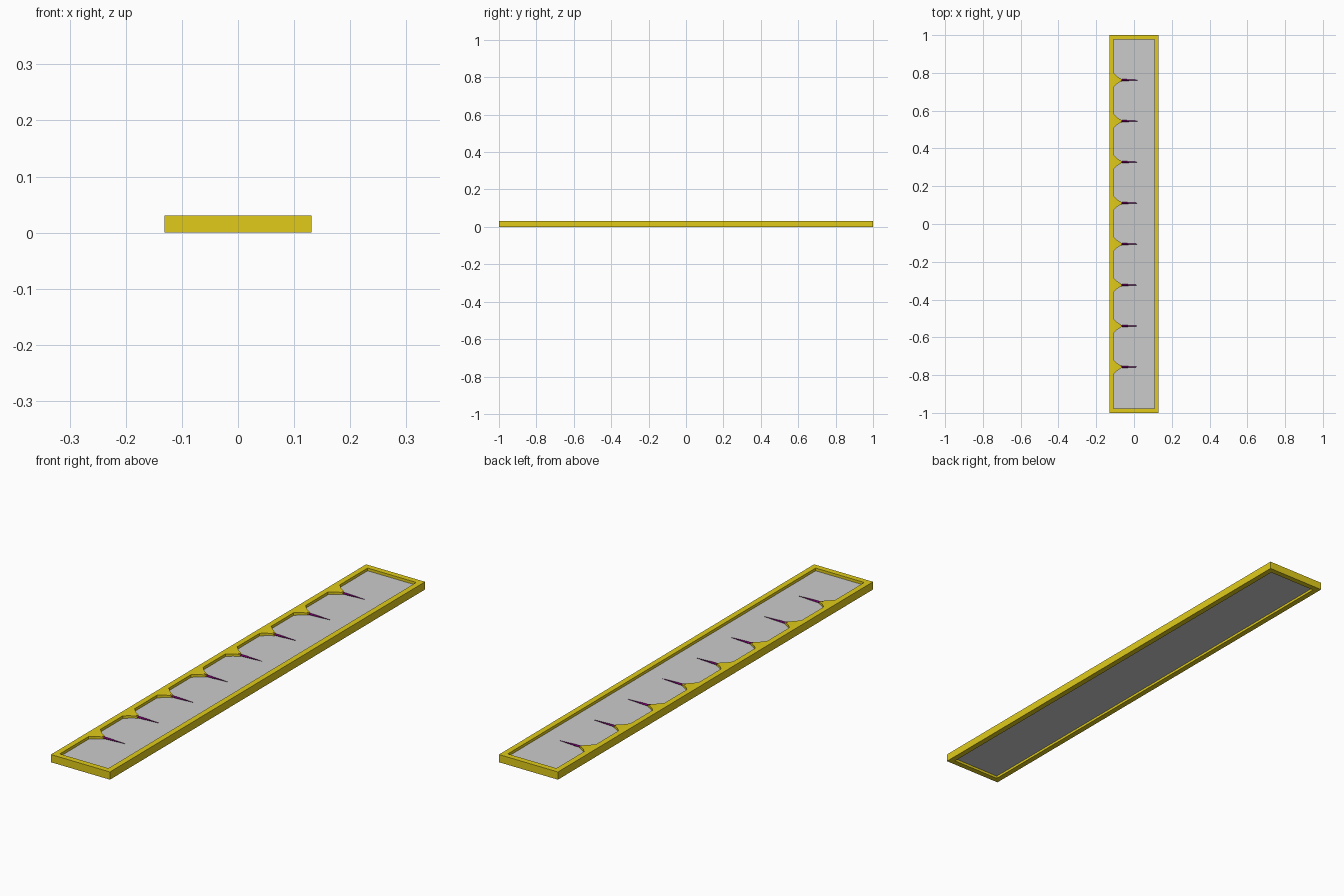
import bpy, bmesh

if "Cube" in bpy.data.objects:
    bpy.data.objects.remove(bpy.data.objects["Cube"])


def material(name, color):
    m = bpy.data.materials.new(name)
    m.diffuse_color = color
    m.use_nodes = True
    m.node_tree.nodes["Principled BSDF"].inputs["Base Color"].default_value = m.diffuse_color
    return m


gold = material("gold", (0.75, 0.60, 0.01, 1))
purple = material("purple", (0.20, 0.0, 0.16, 1))


def add_object(name, bm, mat=None):
    bmesh.ops.recalc_face_normals(bm, faces=bm.faces)
    me = bpy.data.meshes.new(name)
    bm.to_mesh(me)
    bm.free()
    ob = bpy.data.objects.new(name, me)
    bpy.context.collection.objects.link(ob)
    if mat:
        me.materials.append(mat)
    return ob


def loft(name, rings, mat):
    """Join equal-length rings of points and cap both ends."""
    bm = bmesh.new()
    loops = [[bm.verts.new(p) for p in r] for r in rings]
    for a, b in zip(loops, loops[1:]):
        n = len(a)
        for i in range(n):
            j = (i + 1) % n
            bm.faces.new((a[i], a[j], b[j], b[i]))
    bm.faces.new(loops[0])
    bm.faces.new(loops[-1])
    return add_object(name, bm, mat)


W, L, H = 0.131, 1.0, 0.031
IW, IL = 0.108, 0.977


# Rectangular border frame
def rect(x, y, z):
    return [(-x, -y, z), (x, -y, z), (x, y, z), (-x, y, z)]


bm = bmesh.new()
loops = [[bm.verts.new(p) for p in r] for r in
         (rect(W, L, 0), rect(W, L, H), rect(IW, IL, H), rect(IW, IL, 0))]
for k in range(4):
    a, b = loops[k], loops[(k + 1) % 4]
    for i in range(4):
        j = (i + 1) % 4
        bm.faces.new((a[i], a[j], b[j], b[i]))
add_object("frame", bm, gold)

# Recessed grey panel
bm = bmesh.new()
bmesh.ops.create_cube(bm, size=1)
bmesh.ops.scale(bm, vec=(2 * IW, 2 * IL, 0.010), verts=bm.verts)
bmesh.ops.translate(bm, vec=(0, 0, 0.015), verts=bm.verts)
add_object("panel", bm)

# Flared mounts and thin spikes along the left edge
mount_profile = [(-0.112, 0.040, 0.018, 0.031), (-0.104, 0.034, 0.018, 0.031),
                 (-0.090, 0.020, 0.018, 0.030), (-0.078, 0.012, 0.019, 0.029),
                 (-0.063, 0.004, 0.020, 0.027)]
spike_profile = [(-0.080, 0.0075, 0.019, 0.029), (-0.040, 0.0045, 0.020, 0.0275),
                 (0.028, 0.0004, 0.0235, 0.0243)]
for i in range(8):
    y = 0.762 - 0.217 * i
    loft(f"mount_{i + 1}",
         [[(x, y - w, lo), (x, y + w, lo), (x, y + w, hi), (x, y - w, hi)]
          for x, w, lo, hi in mount_profile], gold)
    loft(f"spike_{i + 1}",
         [[(x, y - w, (lo + hi) / 2), (x, y, lo), (x, y + w, (lo + hi) / 2), (x, y, hi)]
          for x, w, lo, hi in spike_profile], purple)
